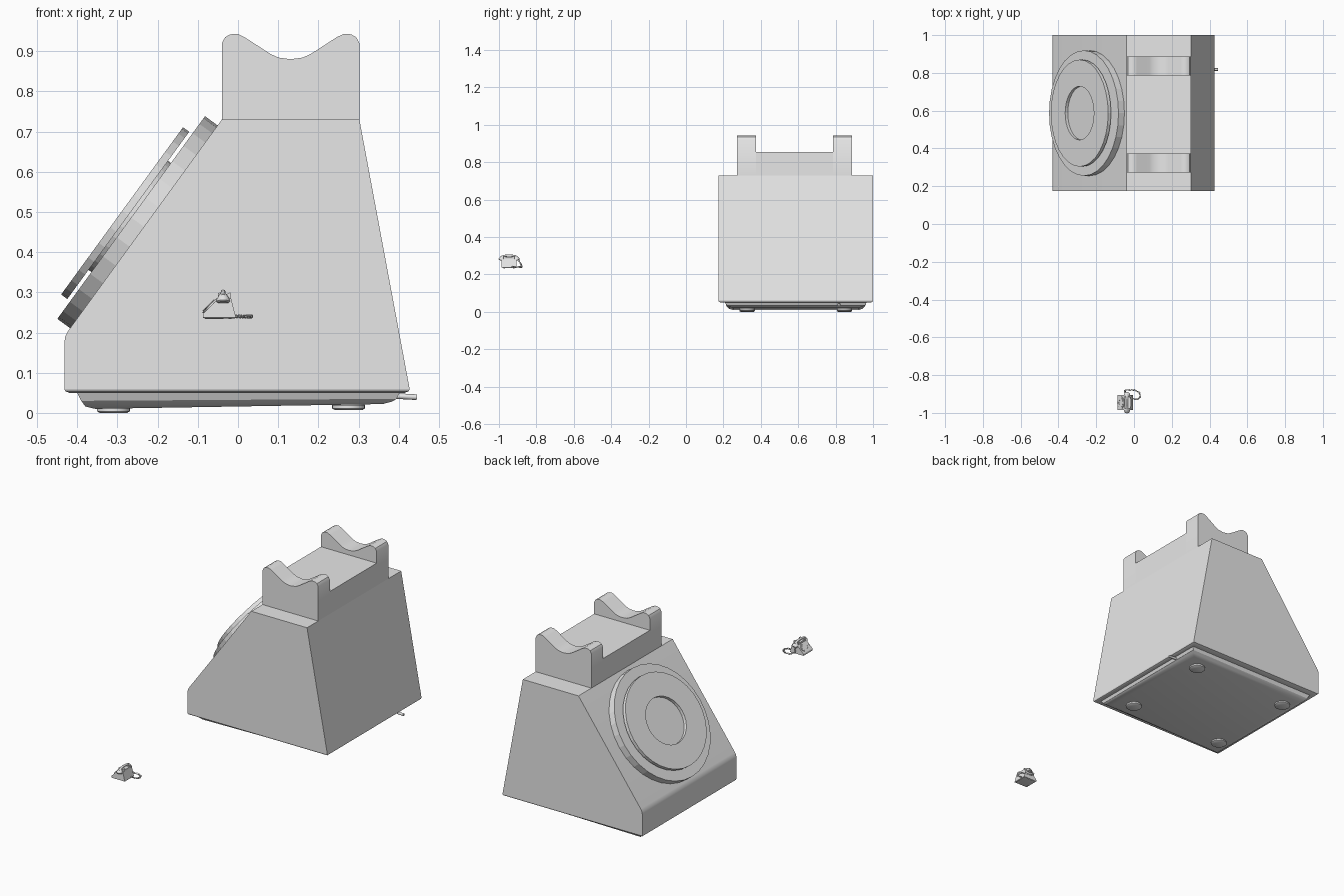
import bpy, bmesh, math
from mathutils import Matrix, Vector

cube = bpy.data.objects.get("Cube")
if cube:
    bpy.data.objects.remove(cube, do_unlink=True)

grey = bpy.data.materials.new("light_grey")
grey.use_nodes = True
grey.diffuse_color = (0.8, 0.8, 0.8, 1)
grey.node_tree.nodes["Principled BSDF"].inputs["Base Color"].default_value = (0.8, 0.8, 0.8, 1)

MID_Y = 0.587  # centre line of the large telephone


def finish(name, bm, matrix, smooth=False):
    bmesh.ops.recalc_face_normals(bm, faces=bm.faces)
    me = bpy.data.meshes.new(name)
    bm.to_mesh(me)
    bm.free()
    me.transform(matrix)
    me.materials.append(grey)
    ob = bpy.data.objects.new(name, me)
    bpy.context.collection.objects.link(ob)
    if smooth:
        bpy.ops.object.select_all(action='DESELECT')
        ob.select_set(True)
        bpy.context.view_layer.objects.active = ob
        bpy.ops.object.shade_smooth_by_angle(angle=math.radians(30))
    return ob


def loft(name, rings, matrix, smooth=False, loop=False):
    """Skin equal-length rings of points; cap the ends, or join them in a loop."""
    bm = bmesh.new()
    vs = [[bm.verts.new(p) for p in ring] for ring in rings]
    n = len(vs[0])
    pairs = list(zip(vs, vs[1:])) + ([(vs[-1], vs[0])] if loop else [])
    for a, b in pairs:
        for i in range(n):
            j = (i + 1) % n
            bm.faces.new((a[i], a[j], b[j], b[i]))
    if not loop:
        bm.faces.new(vs[0])
        bm.faces.new(vs[-1])
    return finish(name, bm, matrix, smooth)


def prism(name, profile, y0, y1, matrix, smooth=False):
    return loft(name, [[(x, y, z) for x, z in profile] for y in (y0, y1)], matrix, smooth)


def ellipse(rx, ry, h, n=32):
    return [(rx * math.cos(math.tau * i / n), ry * math.sin(math.tau * i / n), h) for i in range(n)]


def telephone(tag, m):
    # wedge body and cradle
    prism(tag + "body", [(-.432, .06), (-.432, .175), (-.43, .19), (-.422, .205),
                         (-.04, .73), (.302, .73), (.427, .06)], .174, 1.0, m, True)
    half = [(.171, .92), (.163, .935), (.15, .942), (.132, .943), (.115, .935), (.05, .893), (.03, .884)]
    horn = [(.131 - x, z) for x, z in half] + [(.131, .88)] + [(.131 + x, z) for x, z in reversed(half)]
    horn += [(.302, .73), (-.04, .73)]
    for side, y in (("right", .272), ("left", .785)):
        prism(tag + side + "_cradle_horn", horn, y, y + .102, m, True)
    prism(tag + "cradle_bridge", [(-.04, .73), (-.04, .855), (.302, .855), (.302, .73)], .374, .785, m)

    # lip and tilted tray under the body: x range, half width, left and right heights
    rows = [(-.432, .427, .413, .06, .06), (-.43, .425, .411, .054, .054), (-.42, .415, .401, .05, .05),
            (-.40, .402, .378, .05, .05), (-.39, .395, .37, .03, .035),
            (-.38, .383, .355, .016, .028), (-.355, .36, .335, .01, .022)]
    loft(tag + "base_tray", [[(a, MID_Y - w, l), (b, MID_Y - w, r), (b, MID_Y + w, r), (a, MID_Y + w, l)]
                             for a, b, w, l, r in rows], m, True)

    # feet
    for end, x, z in (("front", -.31, 0), ("rear", .275, .007)):
        for side, s in (("right", -1), ("left", 1)):
            place = m @ Matrix.Translation((x, MID_Y + s * .26, z))
            loft(f"{tag}{end}_{side}_foot", [ellipse(r, r, h, 24) for r, h in
                 ((.034, 0), (.041, .004), (.041, .012), (.036, .018))], place, True)

    # dial on the sloping face: backing disc, hub and finger ring
    tilt = Matrix(((.589, 0, -.808, .139), (0, 1, 0, MID_Y), (.808, 0, .589, .191), (0, 0, 0, 1)))
    d = m @ tilt
    loft(tag + "dial_backing", [ellipse(.312, .332, h) for h in (.46, .501)], d)
    loft(tag + "dial_hub", [ellipse(.168, .185, h) for h in (.50, .512)], d)
    loft(tag + "dial_ring", [ellipse(.2575, .283, .51), ellipse(.2575, .283, .529),
                             ellipse(.129, .142, .529), ellipse(.129, .142, .51)], d, loop=True)


def tube(name, points, radius):
    cu = bpy.data.curves.new(name, 'CURVE')
    cu.dimensions = '3D'
    cu.bevel_depth = radius
    cu.bevel_resolution = 2
    cu.use_fill_caps = True
    sp = cu.splines.new('POLY')
    sp.points.add(len(points) - 1)
    for p, q in zip(sp.points, points):
        p.co = (*q, 1)
    sp.use_smooth = True
    cu.materials.append(grey)
    ob = bpy.data.objects.new(name, cu)
    bpy.context.collection.objects.link(ob)


# large telephone with its cable stub
telephone("large_", Matrix.Identity(4))
tube("large_cable_stub", [(.38, .818, .042), (.41, .818, .041), (.445, .818, .039)], .007)

# small telephone
small = Matrix.Translation((-.046, -1.001, .233)) @ Matrix.Diagonal((.096, .097, .07, 1))
small = small @ Matrix.Translation((0, -MID_Y + .57, 0))
telephone("small_", Matrix.Translation((0, .0, 0)) @ small)

# small handset: arched grip and two cups
X, Y = -.037, -.946
arch = [(-.045, .291), (-.03, .298), (-.012, .301), (.012, .301), (.03, .298), (.045, .291)]
tube("small_handset_grip", [(X, Y + y, z) for y, z in arch], .006)
for side, s in (("right", -1), ("left", 1)):
    place = Matrix.Translation((X, Y + s * .041, .274)) @ Matrix.Rotation(s * .25, 4, 'X')
    loft(f"small_{side}_handset_cup", [ellipse(r, r, h, 20) for r, h in
         ((.013, 0), (.0165, .003), (.0165, .009), (.011, .018), (.006, .024))], place, True)

# coiled cord from the handset round to the body
path = [Vector(p) for p in ((-.045, -.898, .282), (-.05, -.882, .255), (-.025, -.879, .241), (.005, -.879, .24),
                            (.028, -.892, .24), (.034, -.915, .24), (.02, -.928, .24), (-.008, -.925, .24))]
coil = []
for i in range(len(path) - 1):
    a, b = path[i], path[i + 1]
    t = (b - a).normalized()
    u = t.orthogonal().normalized() if abs(t.z) > .95 else t.cross(Vector((0, 0, 1))).normalized()
    v = t.cross(u)
    for k in range(40):
        w = math.tau * k / 10
        coil.append(a.lerp(b, k / 40) + .0035 * (u * math.cos(w) + v * math.sin(w)))
tube("small_coiled_cord", coil, .0014)
